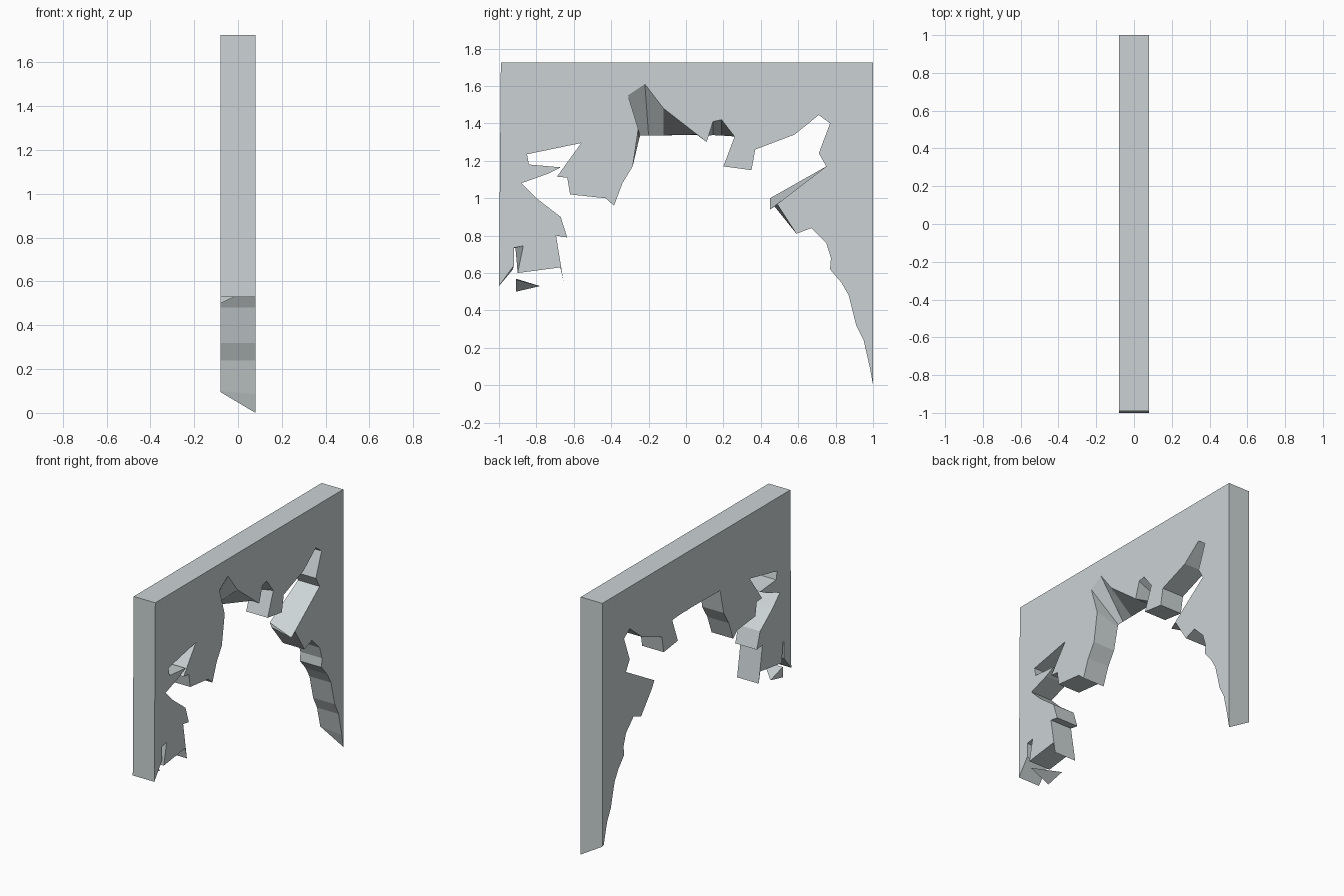
import bpy, bmesh
from mathutils import Vector
from mathutils.geometry import delaunay_2d_cdt

if "Cube" in bpy.data.objects:
    bpy.data.objects.remove(bpy.data.objects["Cube"])

HALF = 0.08  # half thickness of the wall

mat = bpy.data.materials.new("plaster_grey")
mat.diffuse_color = (0.60, 0.65, 0.66, 1)
mat.use_nodes = True
mat.node_tree.nodes["Principled BSDF"].inputs["Base Color"].default_value = mat.diffuse_color

# Broken outline on the +x side as (y, z), clockwise from the top left corner
outline = [
    (-.99, 1.725), (1, 1.725), (1, 0), (.985, .085), (.95, .24), (.91, .32), (.87, .48),
    (.83, .55), (.77, .62), (.775, .68), (.75, .76), (.67, .84), (.59, .81),
    (.49, .965), (.45, .94), (.75, 1.17), (.71, 1.24), (.77, 1.40), (.71, 1.445),
    (.58, 1.34), (.37, 1.26), (.35, 1.15), (.20, 1.17), (.26, 1.33), (.19, 1.42),
    (.145, 1.41), (.11, 1.30), (.06, 1.34), (-.12, 1.48), (-.22, 1.61),
    (-.31, 1.55), (-.255, 1.37), (-.285, 1.17), (-.34, 1.08), (-.385, .96),
    (-.43, 1.0), (-.62, 1.02), (-.635, 1.11), (-.69, 1.115), (-.56, 1.295),
    (-.85, 1.235), (-.84, 1.18), (-.67, 1.165), (-.74, 1.13), (-.88, 1.08),
    (-.80, 1.0), (-.67, .90), (-.635, .79), (-.695, .80), (-.655, .555), (-.672, .63),
    (-.90, .60), (-.87, .745), (-.92, .735), (-.92, .64), (-1, .53)]

# Places where the break runs differently on the -x side
moved = {
    (1, 0): (1, .095), (.985, .085): (.985, .10),
    (.49, .965): (.47, .96), (.45, .94): (.45, 1.0),
    (.19, 1.42): (.19, 1.335), (.145, 1.41): (.145, 1.337), (.11, 1.30): (.11, 1.335),
    (.06, 1.34): (.06, 1.338), (-.12, 1.48): (-.12, 1.336), (-.22, 1.61): (-.20, 1.335),
    (-.31, 1.55): (-.245, 1.334), (-.255, 1.37): (-.25, 1.32),
    (-.87, .745): (-.912, .735),
    (-.92, .735): (-.922, .735), (-.92, .64): (-.925, .62)}


def finish(bm, name):
    bmesh.ops.remove_doubles(bm, verts=bm.verts[:], dist=1e-5)
    bmesh.ops.recalc_face_normals(bm, faces=bm.faces[:])
    mesh = bpy.data.meshes.new(name)
    bm.to_mesh(mesh)
    bm.free()
    mesh.materials.append(mat)
    bpy.context.collection.objects.link(bpy.data.objects.new(name, mesh))


def cap(bm, x, points):
    """Fill a jagged concave outline with triangles at the given x."""
    n = len(points)
    edges = [(i, (i + 1) % n) for i in range(n)]
    co, _, tris, *_ = delaunay_2d_cdt([Vector(p) for p in points], edges, [], 2, 1e-6)
    # keep the triangles whose centre lies inside the outline
    verts = [bm.verts.new((x, c.x, c.y)) for c in co]
    for t in tris:
        cy = sum(co[i].x for i in t) / 3
        cz = sum(co[i].y for i in t) / 3
        inside = False
        for (y0, z0), (y1, z1) in zip(points, points[1:] + points[:1]):
            if (z0 > cz) != (z1 > cz) and cy < y0 + (cz - z0) * (y1 - y0) / (z1 - z0):
                inside = not inside
        if inside:
            bm.faces.new([verts[i] for i in t])
    for v in verts:
        if not v.link_faces:
            bm.verts.remove(v)


# Broken wall: two outlines filled and bridged by the break surface
bm = bmesh.new()
far_outline = [moved.get(p, p) for p in outline]
cap(bm, HALF, outline)
cap(bm, -HALF, far_outline)
near = [bm.verts.new((HALF, *p)) for p in outline]
far = [bm.verts.new((-HALF, *p)) for p in far_outline]
for i in range(len(near)):
    bm.faces.new((near[i - 1], near[i], far[i], far[i - 1]))
finish(bm, "broken_wall")

# Loose shard tapering through the thickness
bm = bmesh.new()
v = [bm.verts.new(p) for p in ((-HALF, -.91, .57), (-HALF, -.91, .50),
                               (-HALF, -.78, .53), (.06, -.91, .565))]
for a, b, c in ((0, 1, 2), (0, 1, 3), (1, 2, 3), (2, 0, 3)):
    bm.faces.new((v[a], v[b], v[c]))
finish(bm, "loose_shard")
